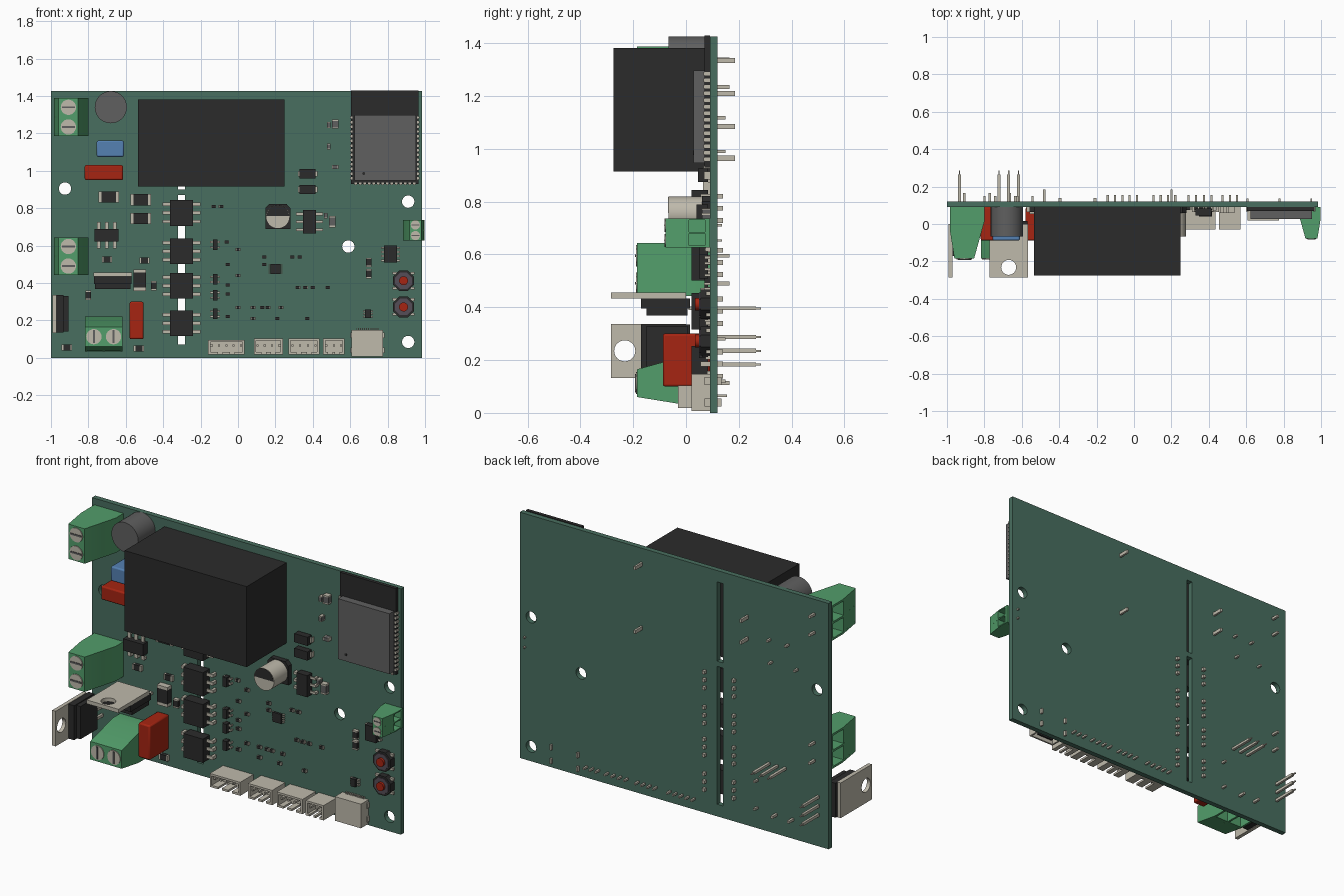
import bpy, bmesh
from math import pi, cos, sin, radians
from mathutils import Matrix, Vector

if "Cube" in bpy.data.objects:
    bpy.data.objects.remove(bpy.data.objects["Cube"])

FRONT, BACK = 0.09, 0.12  # faces of the circuit board
made = []


def material(name, red, green, blue):
    mat = bpy.data.materials.new(name)
    mat.use_nodes = True
    mat.diffuse_color = (red, green, blue, 1)
    mat.node_tree.nodes["Principled BSDF"].inputs["Base Color"].default_value = (red, green, blue, 1)
    return mat


BOARD = material("board green", .066, .158, .115)
GREEN = material("terminal green", .085, .34, .145)
BLACK = material("black plastic", .024, .024, .024)
GREY = material("dark grey", .115, .115, .115)
METAL = material("pale metal", .52, .49, .41)
RED = material("red", .38, .018, .006)
BLUE = material("blue", .09, .22, .45)
PLUM = material("switch grey", .09, .075, .095)


def circle(x, y, r, sides=24, turn=0.0, sweep=2 * pi):
    return [(x + r * cos(turn + sweep * i / sides), y + r * sin(turn + sweep * i / sides))
            for i in range(sides)]


def rect(x0, x1, y0, y1):
    return [(x0, y0), (x1, y0), (x1, y1), (x0, y1)]


def link(name, mesh, mats, bevel=0):
    obj = bpy.data.objects.new(name, mesh)
    bpy.context.collection.objects.link(obj)
    for mat in mats:
        mesh.materials.append(mat)
    if bevel:
        mod = obj.modifiers.new("rounded edges", "BEVEL")
        mod.width, mod.segments = bevel, 2
    made.append(obj)
    return obj


class Part:
    """Collects boxes and prisms into one object."""

    def __init__(self, name, *mats, place=Matrix()):
        self.name, self.mats, self.place, self.bm = name, mats, place, bmesh.new()

    def prism(self, outline, lo, hi, mat=0, axis="y"):
        spot = {"y": lambda a, b, c: (a, c, b), "z": lambda a, b, c: (a, b, c)}[axis]
        ends = [[self.bm.verts.new(spot(a, b, c)) for a, b in outline] for c in (lo, hi)]
        faces = [self.bm.faces.new(e) for e in ends]
        n = len(outline)
        for i in range(n):
            j = (i + 1) % n
            faces.append(self.bm.faces.new((ends[0][i], ends[0][j], ends[1][j], ends[1][i])))
        for f in faces:
            f.material_index = mat

    def box(self, x0, x1, y0, y1, z0, z1, mat=0):
        self.prism(rect(x0, x1, z0, z1), y0, y1, mat)

    def block(self, x, z, w, h, y0, y1=FRONT, mat=0):
        self.box(x - w / 2, x + w / 2, y0, y1, z - h / 2, z + h / 2, mat)

    def done(self, bevel=0):
        bmesh.ops.recalc_face_normals(self.bm, faces=self.bm.faces)
        mesh = bpy.data.meshes.new(self.name)
        self.bm.to_mesh(mesh)
        self.bm.free()
        mesh.transform(self.place)
        return link(self.name, mesh, self.mats, bevel)


def plate(name, outlines, thick, mat, place):
    """Flat sheet with holes, from a filled curve."""
    curve = bpy.data.curves.new(name, "CURVE")
    curve.dimensions, curve.fill_mode, curve.extrude = "2D", "BOTH", thick / 2
    for outline in outlines:
        spline = curve.splines.new("POLY")
        spline.points.add(len(outline) - 1)
        for point, (a, b) in zip(spline.points, outline):
            point.co = (a, b, 0, 1)
        spline.use_cyclic_u = True
    temp = bpy.data.objects.new(name, curve)
    bpy.context.collection.objects.link(temp)
    mesh = bpy.data.meshes.new_from_object(temp.evaluated_get(bpy.context.evaluated_depsgraph_get()))
    bpy.data.objects.remove(temp)
    mesh.materials.clear()
    mesh.transform(place)
    link(name, mesh, [mat])


# Circuit board with mounting holes and isolation slots
holes = [circle(x, z, .033) for x, z in ((-.925, .905), (.91, .835), (.59, .595), (.91, .085))]
slots = [rect(-.322, -.284, lo, hi) for lo, hi in ((.07, .87), (.9, 1.36))]
plate("circuit_board", [rect(-1, .983, 0, 1.426)] + holes + slots, BACK - FRONT, BOARD,
      Matrix.Translation((0, (FRONT + BACK) / 2, 0)) @ Matrix.Rotation(pi / 2, 4, "X"))

# Relay and its pins
relay = Part("relay", BLACK, METAL)
relay.box(-.535, .248, -.275, FRONT, .915, 1.382)
for x, z in ((.2, 1.335), (.2, .965), (-.48, 1.21), (-.48, 1.085)):
    relay.block(x, z, .012, .02, FRONT, .185, 1)
relay.done()

# Round capacitor and box capacitors
cap = Part("disc_capacitor", GREY)
cap.prism(circle(-.68, 1.34, .086, 40), -.066, FRONT)
cap.done()
for name, mat, x, z, w, h in (("blue_capacitor", BLUE, -.683, 1.118, .146, .086),
                              ("red_capacitor_upper", RED, -.717, .99, .205, .08),
                              ("red_capacitor_lower", RED, -.542, .2, .075, .2)):
    cap = Part(name, mat)
    cap.block(x, z, w, h, -.088)
    cap.done(.008)
    leads = Part(name + "_leads", METAL)
    for s in (-.4, .4):
        leads.block(x + (s * w if w > h else 0), z + (s * h if h > w else 0), .012, .012, FRONT, .15)
    leads.done()


# Screw terminals: walls between two wire pockets, with slotted screws
def terminal(name, place, half):
    slope = [(.025, -.275), (.13, -.275), (.187, -.07), (.187, 0)]
    full = [(0, 0), (0, -.12)] + slope
    pocket = [(0, 0), (0, -.03), (.07, -.03), (.07, -.13), (.002, -.13)] + slope
    part = Part(name, GREEN, METAL, GREY, place=place)
    wall = half * .12
    for lo, hi, shape in ((-half, -half + wall, full), (-half + wall, -wall / 2, pocket),
                          (-wall / 2, wall / 2, full), (wall / 2, half - wall, pocket),
                          (half - wall, half, full)):
        part.prism(shape, lo, hi, axis="z")
    for s in (-half * .52, half * .52):
        part.prism(circle(.078, s, .041), -.28, -.2, 1)
        part.block(.078, s, .07, .01, -.283, -.279, 2)
        part.block(.078, s, .014, .014, 0, .075, 1)
    part.done()


shift, turn = Matrix.Translation, Matrix.Rotation
terminal("terminal_top", shift((-.985, FRONT, 1.287)), .101)
terminal("terminal_middle", shift((-.985, FRONT, .543)), .101)
terminal("terminal_bottom", shift((-.718, FRONT, .035)) @ turn(-pi / 2, 4, "Y"), .101)
terminal("terminal_small", shift((.996, FRONT, .682)) @ turn(pi, 4, "Y") @ Matrix.Scale(.61, 4), .09)


# Power transistors with drilled metal tabs
def transistor(name, place):
    tab = rect(-.102, .102, -.285, .0)
    plate(name + "_tab", [tab, circle(0, -.232, .04)], .022, METAL, place @ shift((0, 0, -.011)))
    part = Part(name, BLACK, METAL, place=place)
    part.prism(rect(-.1, .1, -.17, .015), -.06, -.0225, axis="z")
    part.prism(rect(-.095, .095, -.15, .005), -.087, -.06, axis="z")
    for w in (-.052, 0, .052):
        part.block(w, -.06, .016, .014, .01, .265, 1)
        part.block(w, -.06, .007, .007, .265, .285, 1)
    part.done()


transistor("transistor_flat", shift((-.67, 0, .456)))
transistor("transistor_upright", shift((-.993, 0, .235)) @ turn(-pi / 2, 4, "Y"))

# Wireless module: carrier, shield can and edge contacts
module = Part("wireless_module", BLACK, GREY, METAL)
module.box(.605, .965, .07, FRONT, .93, 1.43)
module.box(.622, .952, .028, .07, .947, 1.297, 1)
module.prism(circle(.672, .985, .008, 12), .026, .028)
for i in range(14):
    for x in (.606, .964):
        module.block(x, .96 + i * .025, .012, .013, .066, mat=2)
    module.block(.63 + i * .024, .931, .012, .012, .066, mat=2)
module.done()


# Chips with bent legs
def chip(part, x, z, w, h, front, legs, sides="x", reach=.03, width=.014, through=FRONT):
    part.block(x, z, w, h, front, .083)
    mid = (front + FRONT) / 2
    span = h if sides == "x" else w
    for s in (-1, 1):
        for i in range(legs):
            t = ((i + .5) / legs - .5) * span
            out = s * ((w if sides == "x" else h) + reach) / 2
            tip = out + s * reach * .5
            for pos, length, y0, y1 in ((out, reach, mid, mid + .008), (tip, reach * .5, mid, through)):
                if sides == "x":
                    part.block(x + pos, z + t, length, width, y0, y1, 1)
                else:
                    part.block(x + t, z + pos, width, length, y0, y1, 1)


couplers = Part("isolator_chips", BLACK, METAL)
for z in (.775, .57, .385, .185):
    chip(couplers, -.302, z, .125, .138, .02, 3, reach=.032, width=.018, through=.14)
couplers.done()

chips = Part("small_chips", BLACK, METAL)
chip(chips, .382, .727, .068, .125, .04, 3)
chip(chips, -.702, .655, .128, .068, .04, 3, "z", width=.02)
chip(chips, .815, .555, .07, .09, .05, 4, reach=.012, width=.01)
chip(chips, .2, .475, .055, .055, .07, 5, reach=.008, width=.005)
chip(chips, .695, .235, .03, .045, .06, 3, reach=.01, width=.008)
for z in (.605, .42, .335, .235):
    chip(chips, -.122, z, .024, .055, .05, 2, reach=.012, width=.01)
for z in (.985, .9):
    chip(chips, .372, z, .085, .05, .045, 1, reach=.008, width=.03)
chips.done()


# Surface mount passives with metal end caps
def passive(part, x, z, w, h, front):
    wide = w > h
    part.block(x, z, w * (.7 if wide else 1), h * (1 if wide else .7), front)
    for s in (-.425, .425):
        part.block(x + (s * w if wide else 0), z + (0 if wide else s * h),
                   w * (.15 if wide else 1), h * (1 if wide else .15), front - .001, mat=1)


resistors = Part("resistors", BLACK, METAL)
for x, z in ((-.69, .86), (-.52, .845), (-.52, .745)):
    passive(resistors, x, z, .11, .06, .065)
passive(resistors, -.525, .415, .068, .115, .055)
for x, z in ((-.45, .385), (-.8, .335), (.7, .45), (.7, .51)):
    passive(resistors, x, z, .03, .05, .07)
for x, z in ((-.7, .525), (-.5, .52), (-.915, .055), (-.53, .05)):
    passive(resistors, x, z, .055, .032, .07)
for row, places in ((.27, (.0, .08, .13, .16, .23)), (.375, (.32, .36, .4, .48)),
                    (.54, (.14, .29, .33)), (.21, (.08, .21, .37)), (.81, (-.13, -.09)),
                    (.62, (-.06,)), (.58, (.0,)), (.44, (.0,)), (.39, (-.055,)),
                    (.34, (-.055,)), (.22, (-.055,)), (.5, (-.055, .14))):
    for x in places:
        passive(resistors, x, row, .026, .016, .075)
resistors.done()

ceramics = Part("ceramic_capacitors", GREY, METAL)
for x, z, w, h in ((.52, 1.25, .035, .05), (.505, .728, .035, .06), (.485, 1.13, .018, .03),
                   (.52, 1.02, .035, .02), (.485, 1.245, .018, .03), (.47, .76, .018, .03)):
    passive(ceramics, x, z, w, h, .06)
ceramics.done()

# Upright electrolytic capacitor on a chamfered base
can = Part("electrolytic_capacitor", METAL, BLACK)
can.prism([(.146, .69), (.28, .69), (.28, .8), (.26, .822), (.166, .822), (.146, .8)], .06, FRONT, 1)
can.prism(circle(.213, .755, .064, 36), -.066, .06)
can.prism(circle(.213, .758, .06, 18, 0, pi) + [(.153, .758)], -.068, -.066, 1)
can.done()

# Push switches
for name, z in (("switch_upper", .412), ("switch_lower", .272)):
    switch = Part(name, PLUM, BLACK, RED, METAL)
    switch.prism(circle(.885, z, .06, 8, pi / 8), .055, FRONT, 1)
    switch.prism(circle(.885, z, .048, 8, pi / 8), .05, .055)
    switch.prism(circle(.885, z, .024), .035, .05, 2)
    for x in (.838, .932):
        for s in (-.04, .04):
            switch.block(x, z + s, .022, .014, .075, mat=3)
    switch.done()

# Open pin headers along the lower edge
for i, (lo, hi, pins) in enumerate(((-.16, .035, 5), (.085, .24, 4), (.27, .435, 4), (.455, .57, 3))):
    head = Part("pin_header_%d" % (i + 1), METAL)
    low, high, wall = .018, .104 if i else .096, .012
    head.box(lo, hi, .045, FRONT, low, high)
    for x in (lo, hi - wall):
        head.box(x, x + wall, -.03, .045, low, high)
    head.box(lo + wall, hi - wall, -.03, .045, high - wall, high)
    third = (hi - lo) / 3
    for k in range(3):
        head.box(lo + k * third + wall, lo + (k + 1) * third - wall, -.03, .045, low, low + wall)
    for k in range(pins):
        x = lo + (k + .5) / pins * (hi - lo)
        head.block(x, .065, .011, .011, -.015, .155)
    head.done()

# Data socket: hollow rounded shell with a tongue
socket = Part("data_socket", METAL, BLACK)
socket.box(.608, .775, .02, FRONT, .04, .148)
for y in (.02, .08):
    socket.box(.608, .775, y, y + .01, .008, .04)
for x in (.608, .765):
    socket.box(x, x + .01, .03, .08, .008, .04)
socket.box(.64, .743, .05, .06, .015, .04, 1)
for i in range(12):
    socket.block(.635 + i * .0103, .153, .005, .012, .08)
for x in (.606, .777):
    for z in (.04, .12):
        socket.block(x, z, .01, .03, .07, .135)
socket.done()

# Smooth the round parts and keep hard edges
bpy.ops.object.select_all(action="DESELECT")
for obj in made:
    obj.select_set(True)
bpy.context.view_layer.objects.active = made[0]
bpy.ops.object.shade_smooth_by_angle(angle=radians(30))
